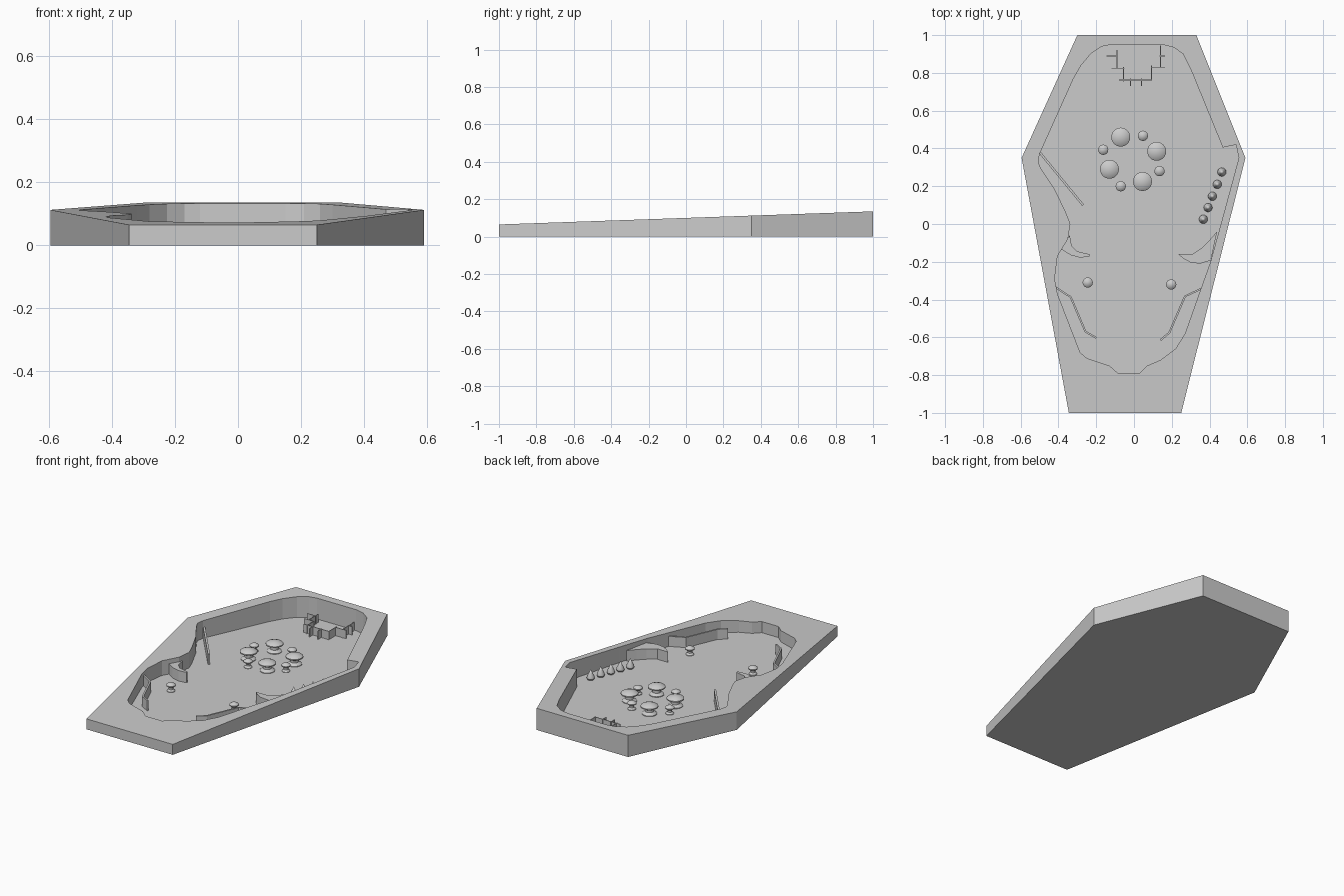
import bpy, bmesh, math
from mathutils import Vector

if "Cube" in bpy.data.objects:
    bpy.data.objects.remove(bpy.data.objects["Cube"])

FLOOR = 0.003


def rim_z(y):
    return 0.1 + 0.035 * y


def finish(bm, name):
    bmesh.ops.recalc_face_normals(bm, faces=bm.faces)
    me = bpy.data.meshes.new(name)
    bm.to_mesh(me)
    bm.free()
    ob = bpy.data.objects.new(name, me)
    bpy.context.collection.objects.link(ob)
    return ob


def prism(name, pts, z0, z1):
    bm = bmesh.new()
    lo = [bm.verts.new((x, y, z0)) for x, y in pts]
    hi = [bm.verts.new((x, y, z1)) for x, y in pts]
    bm.faces.new(lo)
    bm.faces.new(hi)
    n = len(pts)
    for i in range(n):
        j = (i + 1) % n
        bm.faces.new((lo[i], lo[j], hi[j], hi[i]))
    return finish(bm, name)


def strip(name, path, width, top):
    """Thin standing wall that follows a path."""
    p = [Vector(q) for q in path]
    left, right = [], []
    for i, q in enumerate(p):
        d = (p[min(i + 1, len(p) - 1)] - p[max(i - 1, 0)]).normalized()
        n = Vector((-d.y, d.x)) * width / 2
        left.append(tuple(q + n))
        right.append(tuple(q - n))
    return prism(name, left + right[::-1], 0.001, top)


def lathe(name, profile, x, y, seg=24):
    bm = bmesh.new()
    vs = [bm.verts.new((r, 0, z)) for r, z in profile]
    es = [bm.edges.new(e) for e in zip(vs, vs[1:])]
    bmesh.ops.spin(bm, geom=vs + es, cent=(0, 0, 0), axis=(0, 0, 1),
                   angle=2 * math.pi, steps=seg, use_duplicate=False)
    bmesh.ops.remove_doubles(bm, verts=bm.verts, dist=1e-5)
    ob = finish(bm, name)
    ob.location = (x, y, 0)
    for f in ob.data.polygons:
        f.use_smooth = True
    bpy.context.view_layer.objects.active = ob
    ob.select_set(True)
    bpy.ops.object.shade_smooth_by_angle(angle=math.radians(30))
    ob.select_set(False)
    return ob


# Coffin-shaped cabinet with sloping rim and sunken playfield
outer = [(-0.30, 1), (0.33, 1), (0.59, 0.35), (0.25, -1), (-0.345, -1), (-0.595, 0.35)]
inner = [(-0.12, 0.95), (0.15, 0.95), (0.21, 0.935), (0.26, 0.90), (0.30, 0.82),
         (0.47, 0.405), (0.54, 0.42), (0.555, 0.35), (0.46, 0), (0.405, -0.20),
         (0.355, -0.34), (0.27, -0.58), (0.22, -0.66), (0.14, -0.72), (0.07, -0.75),
         (0.03, -0.79), (-0.085, -0.79), (-0.13, -0.75), (-0.25, -0.71),
         (-0.285, -0.68), (-0.405, -0.37), (-0.42, -0.29), (-0.405, -0.17),
         (-0.35, -0.08), (-0.337, 0.0), (-0.36, 0.06), (-0.42, 0.185), (-0.49, 0.29),
         (-0.507, 0.325), (-0.50, 0.37), (-0.32, 0.77), (-0.28, 0.84),
         (-0.225, 0.905), (-0.17, 0.94)]
bm = bmesh.new()
rim_edges = []
for loop, base in ((outer, 0), (inner, FLOOR)):
    lo = [bm.verts.new((x, y, base)) for x, y in loop]
    hi = [bm.verts.new((x, y, rim_z(y))) for x, y in loop]
    bm.faces.new(lo)
    for i in range(len(loop)):
        j = (i + 1) % len(loop)
        bm.faces.new((lo[i], lo[j], hi[j], hi[i]))
        rim_edges.append(bm.edges.get((hi[i], hi[j])))
bmesh.ops.triangle_fill(bm, edges=rim_edges, use_beauty=True)
bmesh.ops.dissolve_limit(bm, angle_limit=0.001, verts=[],
                         edges=[e for e in bm.edges if all(v.co.z > 0.06 for v in e.verts)])
finish(bm, "cabinet")

# Mushroom bumpers and posts
shape = [(0, 0), (0.86, 0), (0.86, 0.10), (0.5, 0.28), (0.5, 0.48),
         (1, 0.66), (1, 0.76), (0.86, 0.84), (0.4, 0.97), (0, 1)]


def bumper(name, x, y, r, h):
    lathe(name, [(a * r, b * h) for a, b in shape], x, y)


for x, y in ((-0.07, 0.46), (0.12, 0.385), (-0.13, 0.29), (0.045, 0.225)):
    bumper("large_bumper", x, y, 0.05, 0.07)
for x, y in ((0.047, 0.467), (-0.163, 0.393), (0.135, 0.28), (-0.07, 0.20)):
    bumper("small_bumper", x, y, 0.027, 0.055)
for x, y in ((-0.245, -0.31), (0.197, -0.32)):
    bumper("lower_post", x, y, 0.027, 0.055)

# Row of spikes along the right wall
for x, y in ((0.367, 0.025), (0.392, 0.087), (0.415, 0.147), (0.441, 0.21), (0.465, 0.275)):
    lathe("spike", [(0, 0), (0.017, 0), (0.023, 0.012), (0.021, 0.024),
                    (0.01, 0.045), (0, 0.066)], x, y, 16)

# Hooked side lanes
prism("left_hook", [(-0.34, -0.06), (-0.33, -0.115), (-0.30, -0.145), (-0.235, -0.16),
                    (-0.235, -0.172), (-0.285, -0.178), (-0.335, -0.165),
                    (-0.39, -0.13)], 0.001, 0.068)
prism("right_hook", [(0.235, -0.16), (0.31, -0.16), (0.36, -0.125), (0.40, -0.085),
                     (0.44, -0.04), (0.407, -0.192), (0.35, -0.21), (0.30, -0.204),
                     (0.26, -0.182)], 0.001, 0.068)

# Guide rails
strip("upper_guide", [(-0.50, 0.38), (-0.27, 0.10)], 0.012, 0.07)
strip("left_rail", [(-0.415, -0.335), (-0.335, -0.387), (-0.257, -0.57), (-0.20, -0.603)], 0.01, 0.066)
strip("right_rail", [(0.362, -0.34), (0.27, -0.383), (0.187, -0.575), (0.14, -0.615)], 0.01, 0.066)

# Stepped target made of crossing plates
plates = [((-0.09, 0.92), (-0.09, 0.825)), ((-0.145, 0.89), (-0.085, 0.89)),
          ((-0.12, 0.825), (-0.05, 0.825)), ((-0.055, 0.83), (-0.055, 0.755)),
          ((-0.08, 0.763), (0.095, 0.763)), ((-0.018, 0.77), (-0.018, 0.73)),
          ((0.04, 0.77), (0.04, 0.73)), ((0.092, 0.84), (0.092, 0.76)),
          ((0.09, 0.83), (0.165, 0.83)), ((0.14, 0.945), (0.14, 0.825)),
          ((0.135, 0.89), (0.165, 0.89))]
for a, b in plates:
    strip("target_plate", [a, b], 0.004, 0.055)
